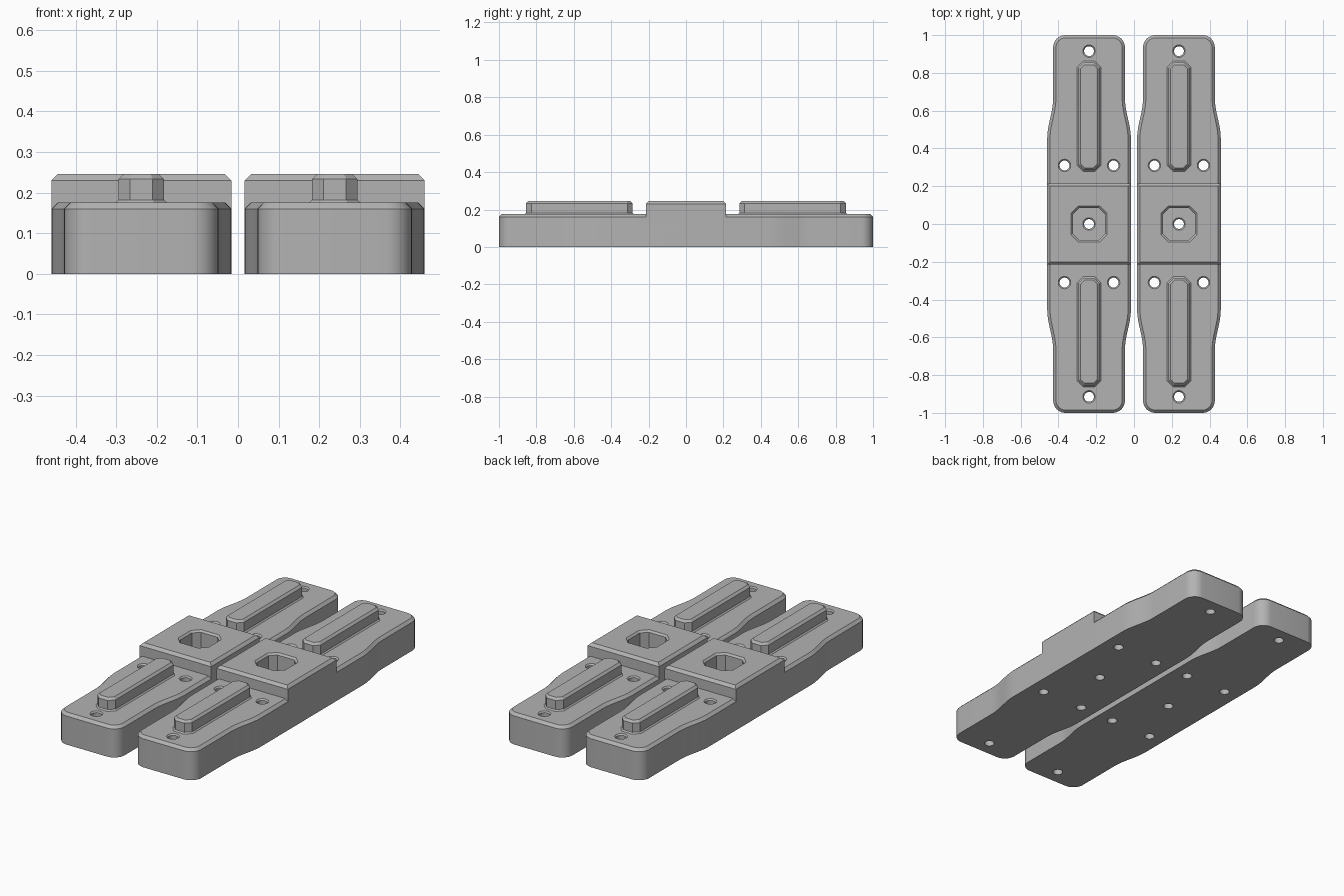
import bpy, bmesh, math

if "Cube" in bpy.data.objects:
    bpy.data.objects.remove(bpy.data.objects["Cube"])

GREY = bpy.data.materials.new("plain_grey")
GREY.diffuse_color = (0.45, 0.45, 0.45, 1)
GREY.use_nodes = True
GREY.node_tree.nodes["Principled BSDF"].inputs["Base Color"].default_value = GREY.diffuse_color
PLATE_X = 0.238           # centre line of each plate
CHAMFER = 0.015


def loft(name, rings, helper=False):
    """Closed solid through stacked rings of (outline, z)."""
    bm = bmesh.new()
    loops = [[bm.verts.new((x, y, z)) for x, y in outline] for outline, z in rings]
    n = len(loops[0])
    for lo, hi in zip(loops, loops[1:]):
        for i in range(n):
            j = (i + 1) % n
            bm.faces.new((lo[i], lo[j], hi[j], hi[i]))
    bm.faces.new(loops[0][::-1])
    bm.faces.new(loops[-1])
    bmesh.ops.recalc_face_normals(bm, faces=bm.faces)
    mesh = bpy.data.meshes.new(name)
    bm.to_mesh(mesh)
    bm.free()
    mesh.materials.append(GREY)
    ob = bpy.data.objects.new(name, mesh)
    bpy.context.collection.objects.link(ob)
    ob.hide_render = helper
    return ob


def inset(outline, d):
    """Move a counter-clockwise outline inwards by d."""
    result = []
    n = len(outline)
    for i, (x, y) in enumerate(outline):
        (ax, ay), (bx, by) = outline[i - 1], outline[(i + 1) % n]
        l1, l2 = math.hypot(x - ax, y - ay), math.hypot(bx - x, by - y)
        n1 = (-(y - ay) / l1, (x - ax) / l1)
        n2 = (-(by - y) / l2, (bx - x) / l2)
        k = d / (1 + n1[0] * n2[0] + n1[1] * n2[1])
        result.append((x + (n1[0] + n2[0]) * k, y + (n1[1] + n2[1]) * k))
    return result


def octagon(w, h, c, cy=0.0):
    """Rectangle of half sizes w, h with corners cut by c."""
    q = [(w, -h + c), (w, h - c), (w - c, h), (-w + c, h),
         (-w, h - c), (-w, -h + c), (-w + c, -h), (w - c, -h)]
    return [(x, y + cy) for x, y in q]


def circle(x, y, r, n=32):
    return [(x + r * math.cos(2 * math.pi * i / n),
             y + r * math.sin(2 * math.pi * i / n)) for i in range(n)]


def boolean(ob, other, operation):
    mod = ob.modifiers.new(operation, 'BOOLEAN')
    mod.operation, mod.object, mod.solver = operation, other, 'EXACT'
    bpy.context.view_layer.objects.active = ob
    bpy.ops.object.modifier_apply(modifier=mod.name)
    bpy.data.objects.remove(other)


# Plate outline: wide waist, smooth step to narrower ends, rounded corners
WIDE, NARROW, RADIUS = 0.2215, 0.19, 0.065
quarter = []
for i in range(13):
    t = i / 12
    quarter.append((WIDE - (WIDE - NARROW) * (1 - math.cos(math.pi * t)) / 2,
                    0.45 + 0.22 * t))
for i in range(9):
    a = math.pi / 2 * i / 8
    quarter.append((NARROW - RADIUS + RADIUS * math.cos(a),
                    1 - RADIUS + RADIUS * math.sin(a)))
half = quarter + [(-x, y) for x, y in reversed(quarter)]
outline = half + [(-x, -y) for x, y in half]

plate = loft("plate", [(outline, 0), (outline, 0.175 - CHAMFER),
                       (inset(outline, CHAMFER), 0.175)])

# Raised centre block, flush with the plate sides
square = [(WIDE, -0.215), (WIDE, 0.215), (-WIDE, 0.215), (-WIDE, -0.215)]
block = loft("centre_block", [(square, 0.16), (square, 0.245 - CHAMFER),
                              (inset(square, CHAMFER), 0.245)])
boolean(plate, block, 'UNION')

# Pocket in the block, with a chamfered rim
pocket = octagon(0.085, 0.085, 0.033)
rim = inset(pocket, -0.02)
boolean(plate, loft("pocket_cutter", [(pocket, 0.09), (pocket, 0.235), (rim, 0.255)], True),
        'DIFFERENCE')

# Through holes, countersunk at the top
spots = [(0, 0, 0.09)]
for s in (-1, 1):
    spots += [(0, s * 0.915, 0.175), (-0.13, s * 0.31, 0.175), (0.13, s * 0.31, 0.175)]
for x, y, top in spots:
    cutter = loft("hole_cutter", [(circle(x, y, 0.026), -0.05), (circle(x, y, 0.026), top - 0.007),
                                  (circle(x, y, 0.04), top + 0.007)], True)
    boolean(plate, cutter, 'DIFFERENCE')

bpy.ops.object.select_all(action='DESELECT')
plate.select_set(True)
bpy.context.view_layer.objects.active = plate
bpy.ops.object.shade_smooth_by_angle(angle=math.radians(25))

# Raised rails on both ends of the plate
parts = [plate]
for s, end in ((-1, "front"), (1, "back")):
    body = octagon(0.056, 0.285, 0.028, s * 0.57)
    foot = inset(body, -0.007)
    parts.append(loft(end + "_rail", [(foot, 0.17), (foot, 0.175), (body, 0.182),
                                      (body, 0.233), (inset(body, 0.012), 0.245)]))

# Right-hand set, and a matching left-hand set
for ob in parts:
    twin = ob.copy()
    twin.name = "left_" + ob.name
    bpy.context.collection.objects.link(twin)
    ob.name = "right_" + ob.name
    ob.location.x, twin.location.x = PLATE_X, -PLATE_X
